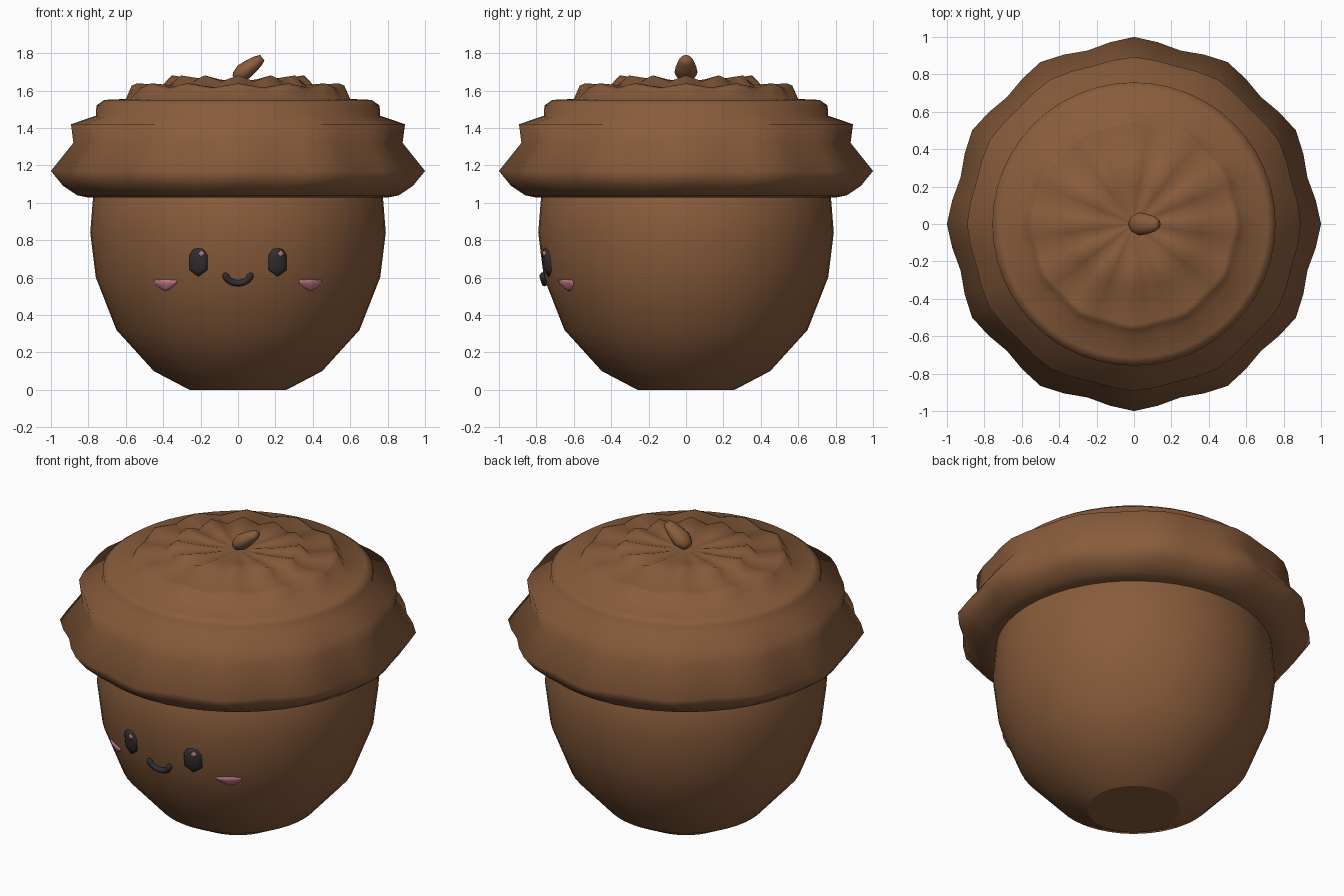
import bpy, bmesh, math
from mathutils import Vector

if "Cube" in bpy.data.objects:
    bpy.data.objects.remove(bpy.data.objects["Cube"])


def material(name, rgb):
    m = bpy.data.materials.new(name)
    m.diffuse_color = (*rgb, 1)
    m.use_nodes = True
    m.node_tree.nodes["Principled BSDF"].inputs["Base Color"].default_value = m.diffuse_color
    return m


BROWN = material("acorn brown", (0.25, 0.108, 0.045))
DARK = material("soft black", (0.033, 0.028, 0.030))
PINK = material("blush pink", (0.56, 0.20, 0.25))
SEG = 48


def build(name, rings, mat, cap_start=False, cap_end=False, smooth=True):
    """Skin a list of closed rings of points."""
    bm = bmesh.new()
    rows = [[bm.verts.new(p) for p in ring] for ring in rings]
    n = len(rows[0])
    for a, b in zip(rows, rows[1:]):
        for i in range(n):
            j = (i + 1) % n
            bm.faces.new((a[i], a[j], b[j], b[i]))
    if cap_start:
        bm.faces.new(rows[0][::-1])
    if cap_end:
        bm.faces.new(rows[-1])
    mesh = bpy.data.meshes.new(name)
    bm.to_mesh(mesh)
    bm.free()
    mesh.materials.append(mat)
    mesh.polygons.foreach_set("use_smooth", [smooth] * len(mesh.polygons))
    ob = bpy.data.objects.new(name, mesh)
    bpy.context.collection.objects.link(ob)
    return ob


def scalloped_ring(r, z, wave_r=0, wave_z=0):
    pts = []
    for i in range(SEG):
        a = 2 * math.pi * i / SEG
        w = math.cos(12 * a)
        rr = r + wave_r * w
        pts.append((rr * math.cos(a), rr * math.sin(a), z + wave_z * w))
    return pts


# nut body
BODY = [(0.26, 0), (0.45, 0.10), (0.65, 0.32), (0.76, 0.60),
        (0.79, 0.84), (0.775, 1.03), (0.76, 1.06)]
body = build("nut_body", [scalloped_ring(r, z) for r, z in BODY], BROWN, True, True)
body.data.polygons[-2].use_smooth = False

# tiered cap with twelve scallops
CAP = [(0.70, 1.03), (0.80, 1.028), (0.86, 1.04), (0.925, 1.09, 0.01),
       (0.98, 1.17, 0.02), (0.87, 1.32, 0.01), (0.883, 1.42, 0.01),
       (0.76, 1.465, 0), (0.757, 1.52, 0), (0.715, 1.55, 0),
       (0.60, 1.555, 0), (0.56, 1.615, 0.008, 0.012), (0.53, 1.627, 0.008, 0.012),
       (0.40, 1.622, 0.005, 0.006), (0.345, 1.665, 0.008, 0.016),
       (0.20, 1.652, 0, 0.008), (0.03, 1.645)]
build("cap", [scalloped_ring(*p) for p in CAP], BROWN, False, True)

# leaning stem: oval sections along a slanted axis
axis = Vector((0.8, 0, 0.6))
side = Vector((-0.6, 0, 0.8))
STEM = [(-0.035, 0.025), (-0.02, 0.043), (0.02, 0.062), (0.07, 0.055),
        (0.12, 0.042), (0.15, 0.025)]
stem_rings = []
for d, r in STEM:
    c = Vector((0.01, 0, 1.685)) + axis * d
    stem_rings.append([c + Vector((0, r * math.cos(t), 0)) + side * (-0.75 * r * math.sin(t))
                       for t in [2 * math.pi * i / 12 for i in range(12)]])
stem = build("stem", stem_rings, BROWN, True, True)


def body_y(x, z):
    """Front surface of the nut at x, z."""
    for (r0, z0), (r1, z1) in zip(BODY, BODY[1:]):
        if z0 <= z <= z1:
            r = r0 + (r1 - r0) * (z - z0) / (z1 - z0)
            return -math.sqrt(r * r - x * x)


def patch(name, cx, cz, outline, bulge, mat, lift=0.0):
    """Raised patch hugging the front of the nut."""
    rings = []
    for s, off in ((1, -0.01), (1, 0.35 * bulge), (0.7, 0.85 * bulge), (0.2, bulge)):
        ring = []
        for u, v in outline:
            x, z = cx + u * s, cz + v * s
            ring.append((x, body_y(x, z) - off - lift, z))
        rings.append(ring)
    return build(name, rings, mat, False, True)


# face: outlines run anticlockwise seen from the front
EYE = [(-0.048, 0.035), (-0.048, -0.045), (0, -0.08), (0.048, -0.045),
       (0.048, 0.035), (0.028, 0.066), (0, 0.072), (-0.028, 0.066)]
GLINT = [(-0.017, 0), (0, -0.018), (0.017, 0), (0, 0.016)]
CHEEK = [(-0.06, 0.024), (-0.058, 0.006), (-0.025, -0.022), (0, -0.034),
         (0.025, -0.022), (0.058, 0.006), (0.06, 0.024), (0, 0.028)]
for label, s in (("left", -1), ("right", 1)):
    patch(label + "_eye", s * 0.212, 0.685, EYE, 0.02, DARK)
    patch(label + "_eye_glint", s * 0.212 + 0.016, 0.728, GLINT, 0.007, PINK, 0.017)
    patch(label + "_cheek", s * 0.387, 0.562, CHEEK, 0.014, PINK)

# smiling mouth: tube along an arc, with rounded ends
mouth_rings = []
N = 12
for k in range(-1, N + 2):
    t = min(max(k / N, 0), 1)
    a = math.pi * (1.04 + 0.92 * t)
    x, z = 0.068 * math.cos(a), 0.62 + 0.05 * math.sin(a)
    tan = Vector((-0.068 * math.sin(a), 0, 0.05 * math.cos(a))).normalized()
    nrm = Vector((-tan.z, 0, tan.x))
    r = 0.017
    c = Vector((x, body_y(x, z) - 0.008, z))
    if k in (-1, N + 1):
        c += tan * (0.012 if k > 0 else -0.012)
        r = 0.008
    mouth_rings.append([c + nrm * (r * math.cos(b)) + Vector((0, r * math.sin(b), 0))
                        for b in [2 * math.pi * i / 8 for i in range(8)]])
build("mouth", mouth_rings, DARK, True, True)

# make all normals point outwards
for ob in bpy.context.collection.objects:
    bm = bmesh.new()
    bm.from_mesh(ob.data)
    if ob.name in ("stem", "mouth", "nut_body"):
        bmesh.ops.recalc_face_normals(bm, faces=bm.faces)
    bm.to_mesh(ob.data)
    bm.free()
